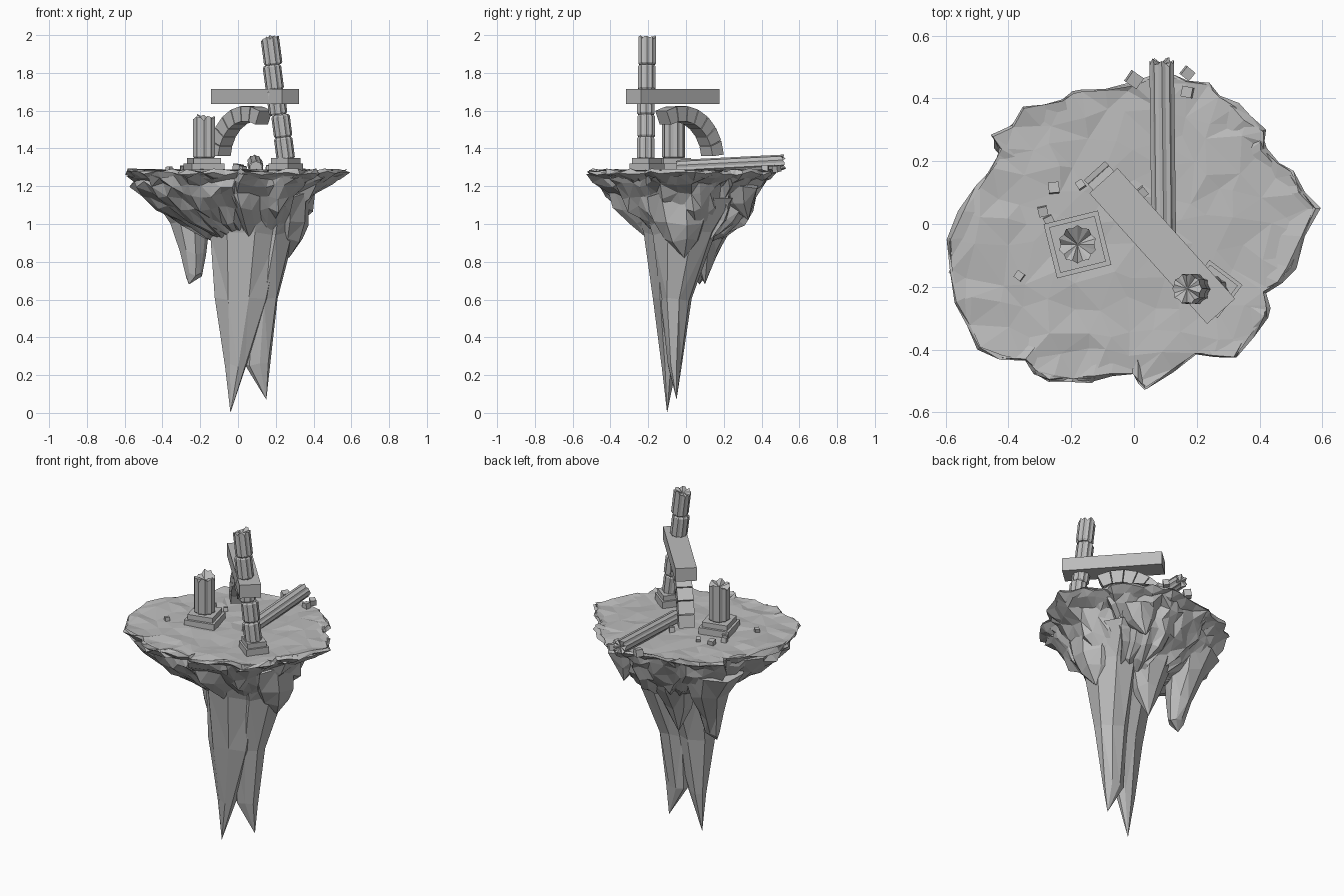
import bpy, bmesh, math, random
from mathutils import Vector, Matrix
from mathutils.geometry import delaunay_2d_cdt

random.seed(7)
old = bpy.data.objects.get("Cube")
if old:
    bpy.data.objects.remove(old)

GREY = (0.5, 0.5, 0.5, 1)
stone = bpy.data.materials.new("grey_stone")
stone.use_nodes = True
stone.diffuse_color = GREY
stone.node_tree.nodes["Principled BSDF"].inputs["Base Color"].default_value = GREY


def finish(name, bm, matrix=None):
    bmesh.ops.recalc_face_normals(bm, faces=bm.faces)
    mesh = bpy.data.meshes.new(name)
    bm.to_mesh(mesh)
    bm.free()
    mesh.materials.append(stone)
    obj = bpy.data.objects.new(name, mesh)
    bpy.context.collection.objects.link(obj)
    if matrix:
        obj.matrix_world = matrix


def wobble(amount):
    return random.uniform(-amount, amount)


def skin(bm, rings, start=None, end=None):
    """Join rings of points with quads, closing the ends with a fan or a flat face."""
    rings = [[bm.verts.new(p) for p in ring] for ring in rings]
    n = len(rings[0])
    for a, b in zip(rings, rings[1:]):
        for i in range(n):
            j = (i + 1) % n
            bm.faces.new((a[i], a[j], b[j], b[i]))
    for ring, point in ((rings[0], start), (rings[-1], end)):
        if point is None:
            bm.faces.new(ring)
        else:
            hub = bm.verts.new(point)
            for i in range(n):
                bm.faces.new((ring[i], ring[(i + 1) % n], hub))


def fit(shape, ring, rough, rough_z):
    """Stretch a unit outline to a ring given as height and x, y limits."""
    z, x0, x1, y0, y1 = ring
    points = []
    for u, v in shape:
        k = 1 + wobble(rough)
        points.append(((x0 + x1) / 2 + u * k * (x1 - x0) / 2,
                       (y0 + y1) / 2 + v * k * (y1 - y0) / 2, z + wobble(rough_z)))
    return points


def rock(name, shape, rings, tip, rough, rough_z, top=None):
    bm = bmesh.new()
    skin(bm, [fit(shape, r, rough, rough_z) for r in rings], top, tip)
    bmesh.ops.triangulate(bm, faces=bm.faces, quad_method='SHORT_EDGE')
    finish(name, bm)


# Island: ragged plan outline, reused for every ring
outline = [(.59, .05), (.51, .17), (.42, .24), (.42, .3), (.33, .38), (.24, .45), (.12, .48),
           (0, .45), (-.17, .43), (-.23, .4), (-.35, .37), (-.45, .28), (-.43, .22), (-.5, .12),
           (-.6, -.05), (-.57, -.25), (-.5, -.4), (-.35, -.44), (-.27, -.5), (-.13, -.5),
           (0, -.48), (.04, -.53), (.2, -.42), (.33, -.43), (.43, -.3), (.42, -.22), (.51, -.14)]
points = []
for a, b in zip(outline, outline[1:] + outline[:1]):
    points += [a, ((a[0] + b[0]) / 2 + wobble(.01), (a[1] + b[1]) / 2 + wobble(.01))]
shape = [(x / .6, y / .52) for x, y in points]

# Gently uneven ground, triangulated from scattered points
edge = [Vector(p) * .98 for p in points]
scatter = [Vector((i * .085 + wobble(.03), j * .085 + wobble(.03)))
           for i in range(-7, 8) for j in range(-6, 7)]
flat, _, tris, *_ = delaunay_2d_cdt(edge + scatter, [], [list(range(len(edge)))], 1, .0001)
bm = bmesh.new()
ground = [bm.verts.new((p.x, p.y, 1.283 + wobble(.008))) for p in flat]
for tri in tris:
    bm.faces.new([ground[i] for i in tri])
finish("ground", bm)

# Thin broken rim and lumpy underside
rim = [(1.283, -.59, .58, -.51, .51), (1.27, -.6, .6, -.52, .52),
       (1.245, -.57, .55, -.49, .48), (1.2, -.5, .45, -.42, .38)]
rock("island_rim", shape, rim, (0, 0, 1.15), .014, .012, (0, 0, 1.2))
under = [(1.26, -.57, .56, -.5, .49), (1.21, -.56, .5, -.47, .44), (1.15, -.5, .43, -.42, .4),
         (1.08, -.42, .39, -.36, .37), (1.01, -.31, .34, -.28, .32), (.94, -.18, .27, -.21, .22)]
rock("island_underside", shape, under, (.03, -.02, .85), .06, .02, (0, 0, 1.22))

# Hanging spikes
octagon = [(math.cos(a), math.sin(a)) for a in (math.tau * (i + .3) / 8 for i in range(8))]
spikes = {
    "main_spike": ([(1.15, -.24, .32, -.31, .2), (.95, -.16, .25, -.24, .12),
                    (.6, -.12, .17, -.18, 0), (.25, -.07, .045, -.13, -.05)], (-.04, -.1, 0)),
    "second_spike": ([(1.15, 0, .37, -.24, .27), (.95, .02, .31, -.18, .17),
                      (.6, .02, .215, -.14, .03), (.25, .03, .17, -.1, -.02)], (.15, -.05, .07)),
    "right_spike": ([(1.15, -.46, -.1, -.04, .3), (1, -.36, -.15, 0, .25),
                     (.85, -.31, -.17, .02, .17), (.73, -.28, -.19, .04, .12)], (-.26, .07, .68)),
    "left_spike": ([(1.15, .1, .38, -.22, .14), (1, .12, .37, -.17, .11),
                    (.91, .14, .34, -.12, .08)], (.27, -.01, .82)),
    "rear_spike": ([(1.15, -.18, .18, -.05, .32), (.98, -.13, .13, -.02, .24),
                    (.84, -.09, .07, .02, .17)], (-.02, .1, .68)),
    "back_spike": ([(1.2, .08, .32, .16, .39), (1.1, .12, .27, .22, .36)], (.19, .33, 1.02)),
}
for name, (rings, tip) in spikes.items():
    rock(name, octagon, rings, tip, .06, .015)


# Fluted drum between two points, optionally snapped off at the far end
def drum(name, p0, p1, r, broken=0):
    p0, p1 = Vector(p0), Vector(p1)
    length = (p1 - p0).length
    lip = .01

    def ring(z, scale, jag=0):
        result = []
        for i in range(20):
            rad = r * scale * (1 if i % 2 else .88)
            a = math.tau * i / 20
            result.append((rad * math.cos(a), rad * math.sin(a), z - random.random() * jag))
        return result

    bm = bmesh.new()
    last = [ring(length, 1, broken)] if broken else [ring(length - lip, 1), ring(length, .84)]
    skin(bm, [ring(0, .84), ring(lip, 1)] + last, None, (0, 0, length - broken * .8))
    turn = (p1 - p0).to_track_quat('Z', 'Y').to_matrix().to_4x4()
    finish(name, bm, Matrix.Translation(p0) @ turn)


def block(name, centre, size, angle=0, tilt=0):
    bm = bmesh.new()
    bmesh.ops.create_cube(bm, size=1, matrix=Matrix.Diagonal((*size, 1)))
    turn = Matrix.Rotation(math.radians(angle), 4, 'Z') @ Matrix.Rotation(math.radians(tilt), 4, 'X')
    finish(name, bm, Matrix.Translation(centre) @ turn)


# Two-step column bases
def base(name, x, y, side, angle):
    block(name + "_plinth", (x, y, 1.29), (side, side, .06), angle)
    block(name + "_step", (x, y, 1.33), (side * .84, side * .84, .04), angle)


base("short_column", -.18, -.065, .178, 14)
drum("short_column_shaft", (-.18, -.065, 1.345), (-.18, -.065, 1.59), .061, .06)

base("tall_column", .253, -.207, .132, -37)
foot, head = Vector((.25, -.21, 1.34)), Vector((.163, -.21, 2))
cuts = (0, .18, .36, .56, .76, 1)
for i, (a, b) in enumerate(zip(cuts, cuts[1:])):
    shift = Vector((wobble(.006), wobble(.006), 0))
    drum(f"tall_column_drum_{i + 1}", foot.lerp(head, a) + shift, foot.lerp(head, b) + shift,
         .049, .03 if b == 1 else 0)

drum("fallen_column", (.095, -.05, 1.298), (.088, .53, 1.327), .041, .03)

# Beam resting against the tall column
block("beam", (.09, -.07, 1.675), (.56, .12, .08), -48)

# Broken arch of wedge stones below the beam
along = Vector((-.669, .743, 0))
across = Vector((.743, .669, 0)) * .045
centre = Vector((.067, -.044, 1.335))
count = 7
for i in range(count):
    step = 109 / count
    ends = [math.radians(6 + step * i + .5), math.radians(6 + step * (i + 1) - .5)]
    bm = bmesh.new()
    sides = []
    for sign in (-1, 1):
        corners = [(ends[0], .21), (ends[0], .29), (ends[1], .29), (ends[1], .21)]
        sides.append([centre + across * sign + along * (r * math.cos(a))
                      + Vector((0, 0, r * math.sin(a))) for a, r in corners])
    skin(bm, sides)
    finish(f"arch_stone_{i + 1}", bm)

# Scattered rubble
rubble = [(-.29, .04, .03), (-.255, .115, .034), (-.17, .125, .025), (-.365, -.165, .026),
          (-.27, .01, .03), (.025, .1, .03), (0, .46, .042), (.17, .48, .034), (.17, .42, .034)]
for i, (x, y, size) in enumerate(rubble):
    block(f"rubble_{i + 1}", (x, y, 1.283 + size * .3), (size,) * 3, random.uniform(0, 90), wobble(12))
